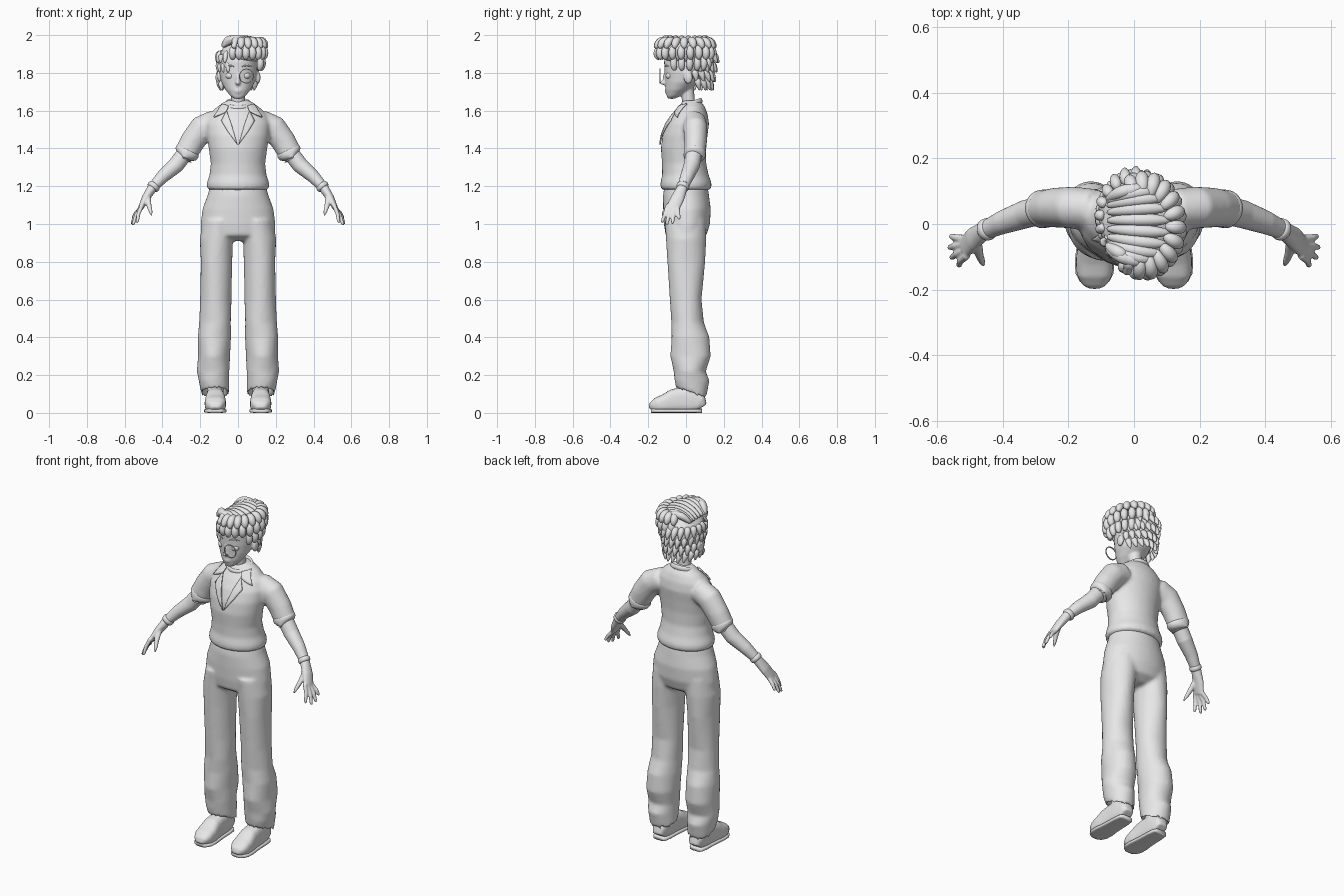
import bpy, bmesh
from math import sin, cos, pi, radians, copysign
from mathutils import Vector, Matrix
from mathutils.bvhtree import BVHTree

cube = bpy.data.objects.get("Cube")
if cube:
    bpy.data.objects.remove(cube, do_unlink=True)

grey = bpy.data.materials.new("plain_grey")
grey.use_nodes = True
grey.diffuse_color = (0.8, 0.8, 0.8, 1)
for node in grey.node_tree.nodes:
    if node.type == 'BSDF_PRINCIPLED':
        node.inputs["Base Color"].default_value = grey.diffuse_color

X, Y, Z = Vector((1, 0, 0)), Vector((0, 1, 0)), Vector((0, 0, 1))


def tube(bm, stations, sides=24, ref=Y, flat=False, power=1, both=False, fold=0):
    """Loft ellipses (x, y, z, radius_a, radius_b, optional tilt) into a capped tube."""
    centres = [Vector(st[:3]) for st in stations]
    last = len(centres) - 1
    for side in (1, -1) if both else (1,):
        rings = []
        for i, (centre, st) in enumerate(zip(centres, stations)):
            along = Z if flat else (centres[min(i + 1, last)] - centres[max(i - 1, 0)]).normalized()
            b = (ref - along * ref.dot(along)).normalized()
            a = b.cross(along)
            tilt = st[5] if len(st) > 5 else 0
            ring = []
            for k in range(sides):
                ang = 2 * pi * k / sides
                u, v = (copysign(abs(w) ** power, w) for w in (cos(ang), sin(ang)))
                swell = 1 + fold * sin(3 * ang + 2 * i)
                p = centre + a * st[3] * u * swell + b * st[4] * v * swell
                p.z -= tilt * st[4] * v
                p.x *= side
                ring.append(bm.verts.new(p))
            rings.append(ring)
        for low, high in zip(rings, rings[1:]):
            for k in range(sides):
                m = (k + 1) % sides
                bm.faces.new((low[k], low[m], high[m], high[k]))
        bm.faces.new(rings[0])
        bm.faces.new(rings[-1])


def blob(bm, centre, size, both=False):
    for side in (1, -1) if both else (1,):
        place = Matrix.Translation((centre[0] * side, *centre[1:]))
        bmesh.ops.create_uvsphere(bm, u_segments=24, v_segments=14, radius=1,
                                  matrix=place @ Matrix.Diagonal((*size, 1)))


def finish(bm, name, voxel=0, soften=0, subdivide=0):
    bmesh.ops.recalc_face_normals(bm, faces=bm.faces[:])
    mesh = bpy.data.meshes.new(name)
    bm.to_mesh(mesh)
    bm.free()
    mesh.materials.append(grey)
    for poly in mesh.polygons:
        poly.use_smooth = True
    obj = bpy.data.objects.new(name, mesh)
    bpy.context.collection.objects.link(obj)
    if voxel:
        remesh = obj.modifiers.new("merge", 'REMESH')
        remesh.mode, remesh.voxel_size, remesh.use_smooth_shade = 'VOXEL', voxel, True
    if soften:
        smooth = obj.modifiers.new("soften", 'SMOOTH')
        smooth.factor, smooth.iterations = 0.5, soften
    if subdivide:
        obj.modifiers.new("round", 'SUBSURF').levels = subdivide
        obj.modifiers["round"].render_levels = subdivide
    return obj


def central(rows):
    return [(0, y, z, rx, ry) for y, z, rx, ry in rows]


# Trousers: pelvis and two legs with hollow slanted hems
bm = bmesh.new()
tube(bm, central([(0, 1.2, .148, .115), (0, 1.15, .162, .122), (.005, 1.08, .188, .126),
                  (.005, 1, .198, .122), (0, .94, .198, .108), (0, .91, .12, .06)]), 36, flat=True)
tube(bm, [(.095, 0, 1.02, .09, .11), (.113, 0, .92, .087, .107), (.115, 0, .8, .083, .1),
          (.118, 0, .6, .083, .084), (.12, .008, .48, .084, .086), (.126, .022, .4, .088, .1),
          (.128, .026, .3, .085, .107), (.13, .02, .22, .086, .085), (.128, .03, .17, .08, .092),
          (.122, .028, .1, .074, .079, .35), (.122, .03, .125, .058, .063, .35),
          (.122, .03, .2, .05, .05)], 32, flat=True, both=True, fold=.025)
finish(bm, "trousers", .01, 4)

# Shoes with ankles, and thin soles
bm = bmesh.new()
steps = [(.085, .032, .06), (.072, .042, .1), (.03, .047, .13), (-.03, .049, .135), (-.07, .052, .125),
         (-.11, .057, .1), (-.15, .055, .083), (-.175, .042, .06), (-.186, .025, .035)]
tube(bm, [(.12, y, h / 2, w, h / 2) for y, w, h in steps], 24, Z, power=.7, both=True)
tube(bm, [(.12, .022, .06, .045, .05), (.12, .022, .24, .042, .042)], flat=True, both=True)
finish(bm, "shoes", .007, 4)
bm = bmesh.new()
tube(bm, [(.12, y, .011, w + .003, .011) for y, w, h in steps], 24, Z, power=.5, both=True)
finish(bm, "soles")

# Shirt: torso and puffed sleeves
bm = bmesh.new()
tube(bm, central([(0, 1.18, .15, .12), (0, 1.19, .164, .134), (0, 1.215, .166, .136),
                  (-.003, 1.26, .151, .123), (-.01, 1.32, .144, .117), (-.013, 1.4, .155, .12),
                  (-.005, 1.47, .166, .119), (.01, 1.53, .17, .112), (.022, 1.58, .152, .093),
                  (.03, 1.62, .112, .07), (.03, 1.655, .06, .045)]), 36, flat=True)
tube(bm, [(.12, .045, 1.54, .066, .062), (.19, .05, 1.507, .07, .064), (.242, .05, 1.435, .066, .06),
          (.278, .046, 1.37, .062, .056)], both=True)
shirt = finish(bm, "shirt", .01, 5)

# Rolled sleeve cuffs
bm = bmesh.new()
tube(bm, [(.262, .048, 1.395, .06, .054), (.264, .048, 1.39, .068, .06), (.288, .044, 1.35, .067, .058),
          (.292, .043, 1.343, .06, .053), (.285, .044, 1.355, .048, .046)], both=True)
finish(bm, "sleeve_cuffs", subdivide=1)

# Collar stand, higher at the back
bm = bmesh.new()
tube(bm, [(0, .02, 1.61, .094, .082, -.2), (0, .02, 1.65, .068, .062, -.35),
          (0, .02, 1.648, .06, .055, -.35), (0, .02, 1.62, .05, .045, -.3)], flat=True)
finish(bm, "collar_stand", subdivide=1)

# Collar points and lapels: thin plates laid on the chest
bpy.context.view_layer.update()
chest = BVHTree.FromObject(shirt, bpy.context.evaluated_depsgraph_get())


def chest_plates(name, outline):
    bm = bmesh.new()
    for side in (1, -1):
        bm.faces.new([bm.verts.new((x * side, 0, z)) for x, z in outline])
    bmesh.ops.triangulate(bm, faces=bm.faces[:])
    bmesh.ops.subdivide_edges(bm, edges=bm.edges[:], cuts=4, use_grid_fill=True)
    for v in bm.verts:
        hit = chest.ray_cast(Vector((v.co.x, -1, v.co.z)), Y)[0]
        v.co.y = (hit.y if hit else 0) - .008
    obj = finish(bm, name)
    solid = obj.modifiers.new("thickness", 'SOLIDIFY')
    solid.thickness, solid.offset = .008, 0


chest_plates("collar_points", [(.05, 1.625), (.085, 1.635), (.128, 1.565), (.092, 1.58), (.062, 1.595)])
chest_plates("lapels", [(.06, 1.6), (.088, 1.545), (.055, 1.49), (.003, 1.42), (.035, 1.53)])

# Arms and hands, with a finger loop and a thumb
bm = bmesh.new()
tube(bm, [(.26, .047, 1.4, .044, .044), (.33, .03, 1.31, .043, .043), (.4, .005, 1.25, .035, .036),
          (.455, -.02, 1.19, .026, .028), (.49, -.045, 1.135, .021, .036),
          (.515, -.07, 1.085, .014, .036)], both=True)
tips = [(.535, -.128, 1.005), (.558, -.104, .993), (.565, -.072, 1), (.56, -.037, 1.025)]
for i, tip in enumerate(tips):
    base = Vector((.508, -.096, 1.1)).lerp(Vector((.517, -.044, 1.082)), i / (len(tips) - 1))
    tip = Vector(tip)
    knuckle = base.lerp(tip, .5) + X * .006
    tube(bm, [(*base, .012, .012), (*knuckle, .0105, .0105), (*base.lerp(tip, .9), .009, .009),
              (*tip, .004, .004)], 12, both=True)
tube(bm, [(.48, -.05, 1.15, .016, .018), (.472, -.09, 1.1, .013, .014), (.462, -.115, 1.065, .01, .01),
          (.457, -.128, 1.045, .004, .004)], 12, ref=X, both=True)
finish(bm, "arms_and_hands", .005, 2)
bm = bmesh.new()
tube(bm, [(.437, -.012, 1.21, .026, .026), (.44, -.013, 1.206, .035, .035),
          (.454, -.02, 1.191, .035, .035), (.457, -.021, 1.187, .026, .026)], both=True)
finish(bm, "wrist_bands", subdivide=1)

# Head, neck, nose, ears and lips
bm = bmesh.new()
tube(bm, central([(-.078, 1.663, .018, .018), (-.066, 1.677, .04, .036), (-.045, 1.71, .066, .064),
                  (-.02, 1.75, .088, .09), (-.005, 1.8, .1, .109), (0, 1.86, .104, .116),
                  (0, 1.91, .095, .105), (0, 1.95, .065, .07)]), 32, flat=True)
tube(bm, central([(.02, 1.58, .05, .045), (.014, 1.64, .036, .034), (.005, 1.73, .037, .036)]), flat=True)
blob(bm, (0, -.116, 1.748), (.013, .022, .013))
blob(bm, (0, -.112, 1.77), (.009, .012, .03))
blob(bm, (0, -.1, 1.706), (.022, .014, .006))
blob(bm, (0, -.098, 1.697), (.018, .014, .006))
blob(bm, (.106, .012, 1.775), (.013, .024, .034), both=True)
finish(bm, "head", .006, 3)
bm = bmesh.new()
blob(bm, (.042, -.084, 1.785), (.024, .024, .02), both=True)
finish(bm, "eyes")
bm = bmesh.new()
tube(bm, [(.018, -.113, 1.832, .003, .003), (.045, -.108, 1.843, .005, .005),
          (.075, -.086, 1.832, .002, .002)], 8, Z, both=True)
finish(bm, "eyebrows", subdivide=1)

# Round spectacles with bridge and temples
bm = bmesh.new()
wire = .0025
for side in (1, -1):
    loop = [bm.verts.new((side * .045 + .037 * cos(t) + 0, -.138, 1.783 + .037 * sin(t)))
            for t in (2 * pi * k / 32 for k in range(32))]
    for k, v in enumerate(loop):
        bm.edges.new((v, loop[(k + 1) % len(loop)]))
    hinge, ear = (bm.verts.new((side * x, y, 1.79)) for x, y in ((.082, -.138), (.105, .01)))
    bm.edges.new((hinge, ear))
nose_ends = [bm.verts.new((x, -.138, 1.787)) for x in (-.008, .008)]
bm.edges.new(nose_ends)
frames = finish(bm, "spectacles")
skin = frames.modifiers.new("wire", 'SKIN')
for v in frames.data.vertices:
    if not frames.data.skin_vertices:
        break
    frames.data.skin_vertices[0].data[v.index].radius = (wire, wire)
if not frames.data.skin_vertices:
    frames.modifiers.remove(skin)
    bm = bmesh.new()
    bm.from_mesh(frames.data)
    for edge in list(bm.edges):
        p, q = (v.co.copy() for v in edge.verts)
        tube(bm, [(*p, wire, wire), (*q, wire, wire)], 6, ref=Vector((.3, .8, .5)))
    bm.to_mesh(frames.data)
    bm.free()

# Hair base under the locks
bm = bmesh.new()
blob(bm, (0, .035, 1.855), (.11, .113, .1))
blob(bm, (.025, 0, 1.905), (.1, .128, .07))
finish(bm, "hair_base")


def lock(bm, start, bend, end, radius, profile):
    """A plump curved strand along a quadratic curve."""
    start, bend, end = Vector(start), Vector(bend), Vector(end)
    path = []
    for i, share in enumerate(profile):
        t = i / (len(profile) - 1)
        p = start * (1 - t) ** 2 + bend * 2 * t * (1 - t) + end * t * t
        path.append((*p, radius * share, radius * share))
    tube(bm, path, 8, ref=Vector((.31, .52, .79)))


def crown(angle, reach, z):
    return (.03 + .115 * reach * cos(angle), -.005 + .152 * reach * sin(angle), z)


# Swept crown: long strands fanning from the parting, then shorter tiers
plump = (.4, .8, 1, 1.05, .95, .4)
bm = bmesh.new()
for i in range(13):
    a = radians(19 * i - 125)
    lock(bm, (-.085, .075 * sin(a), 1.935), (-.03 + .03 * cos(a), .11 * sin(a), 2.005),
         crown(a, .75, 1.968), .021, plump)
    a += radians(9)
    lock(bm, crown(a, .55, 1.97), crown(a, .9, 1.99), crown(a, 1.06, 1.928), .023, plump)
    a -= radians(6)
    lock(bm, crown(a, .85, 1.945), crown(a, 1.05, 1.92), crown(a, .93, 1.868), .022, plump)
    if i > 4:
        lock(bm, crown(a, .8, 1.89), crown(a, .95, 1.86), crown(a, .8, 1.81), .02, plump)
finish(bm, "crown_locks", subdivide=1)

# Short pointed locks around the back and the parted side
pointed = (.5, .95, 1, .75, .15)
bm = bmesh.new()
for row, z in enumerate((1.91, 1.86, 1.81, 1.765)):
    for i in range(13 if row < 2 else 11):
        a = radians(15 + 18 * i + 9 * (row % 2))
        f = 1 - .06 * row
        lock(bm, (.09 * cos(a), .02 + .1 * sin(a) * f, z),
             (.108 * cos(a), .02 + .135 * sin(a) * f, z),
             (.112 * cos(a) * f, .02 + .155 * sin(a) * f, z - .06), .02, pointed)
finish(bm, "back_locks", subdivide=1)
